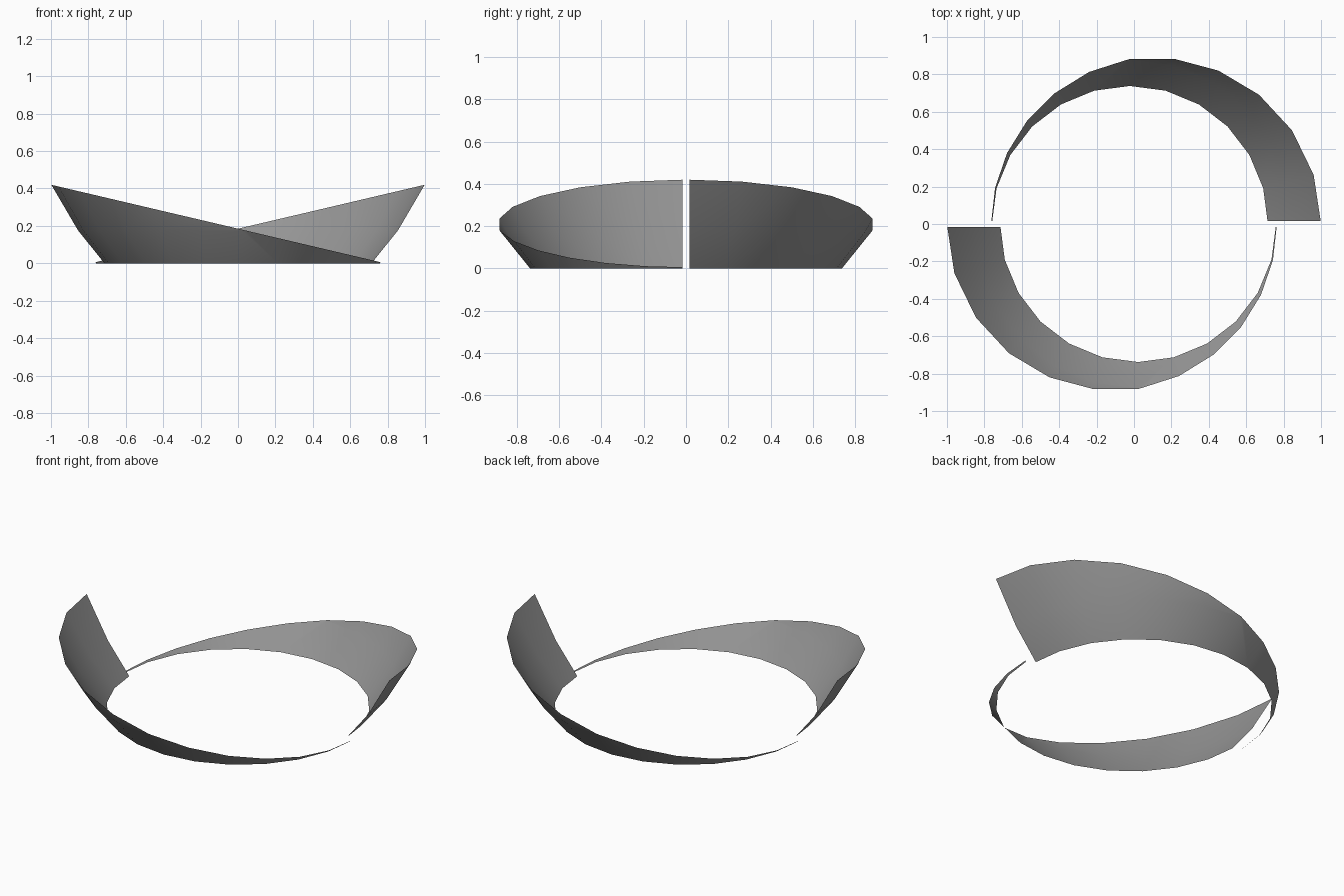
import bpy, bmesh
from math import radians, sin, cos, pi
from mathutils import Matrix, Vector

cube = bpy.data.objects.get("Cube")
if cube:
    bpy.data.objects.remove(cube)

grey = bpy.data.materials.new("mid grey")
grey.use_nodes = True
colour = (0.3, 0.3, 0.3, 1)
grey.diffuse_color = colour
grey.node_tree.nodes["Principled BSDF"].inputs["Base Color"].default_value = colour

PROFILE = [(0.738, 0.0), (0.879, 0.175), (1.04, 0.45)]  # radius, height
CENTRE_X = 0.022
SEGMENTS = 12
GAP = 0.016


def cut(bm, point, normal):
    """Remove everything on the positive side of a plane."""
    bmesh.ops.bisect_plane(bm, geom=bm.verts[:] + bm.edges[:] + bm.faces[:],
                           plane_co=point, plane_no=normal, clear_outer=True)


def blade(name, turn):
    # Flared half ring, open on both sides
    bm = bmesh.new()
    rows = []
    for i in range(SEGMENTS + 1):
        a = pi + pi * i / SEGMENTS
        rows.append([bm.verts.new((CENTRE_X + r * cos(a), r * sin(a), z))
                     for r, z in PROFILE])
    for a, b in zip(rows, rows[1:]):
        for j in range(len(PROFILE) - 1):
            bm.faces.new((a[j], b[j], b[j + 1], a[j + 1]))
    # Sloping rim tapers the blade to a point; the ends stop short of the middle
    cut(bm, Vector((0, 0, 0.185)), Vector((0.235, 0, 1)))
    cut(bm, Vector((0, -GAP, 0)), Vector((0, 1, 0)))
    bm.transform(Matrix.Rotation(turn, 4, 'Z'))
    mesh = bpy.data.meshes.new(name)
    bm.to_mesh(mesh)
    bm.free()
    mesh.materials.append(grey)
    ob = bpy.data.objects.new(name, mesh)
    bpy.context.collection.objects.link(ob)
    bpy.ops.object.select_all(action='DESELECT')
    ob.select_set(True)
    bpy.context.view_layer.objects.active = ob
    bpy.ops.object.shade_smooth_by_angle(angle=radians(40))


blade("front_blade", 0)
blade("back_blade", pi)
